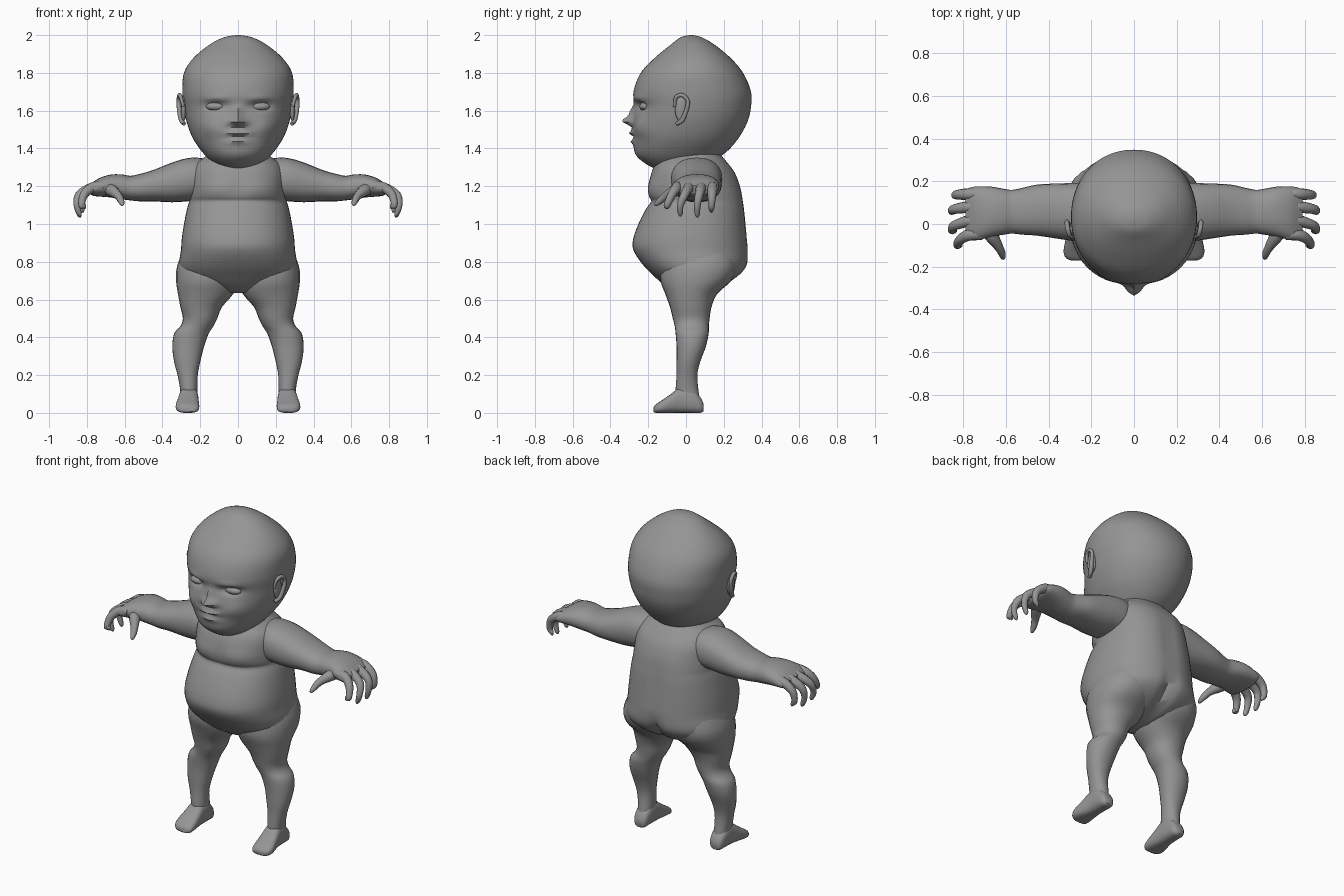
import bpy, bmesh, math
from mathutils import Vector

skin = bpy.data.materials.new("grey_skin")
skin.diffuse_color = (0.3, 0.3, 0.3, 1)


def finish(name, bm, mirror):
    bmesh.ops.recalc_face_normals(bm, faces=bm.faces)
    me = bpy.data.meshes.new(name)
    bm.to_mesh(me)
    bm.free()
    me.materials.append(skin)
    ob = bpy.data.objects.new(name, me)
    bpy.context.collection.objects.link(ob)
    bpy.ops.object.select_all(action='DESELECT')
    ob.select_set(True)
    bpy.context.view_layer.objects.active = ob
    bpy.ops.object.shade_smooth_by_angle(angle=math.radians(50))
    if mirror:
        ob.modifiers.new("mirror", 'MIRROR').use_mirror_merge = False
    return ob


def spline(rows, steps):
    """Smooth in-between rows through the given rows."""
    out = []
    for i in range(len(rows) - 1):
        p0, p1 = rows[max(i - 1, 0)], rows[i]
        p2, p3 = rows[i + 1], rows[min(i + 2, len(rows) - 1)]
        for s in range(steps):
            t = s / steps
            out.append([0.5 * (2 * b + (c - a) * t + (2 * a - 5 * b + 4 * c - d) * t * t
                               + (3 * b - a - 3 * c + d) * t ** 3)
                        for a, b, c, d in zip(p0, p1, p2, p3)])
    out.append(list(rows[-1]))
    return out


def bridge(name, rings, mirror):
    bm = bmesh.new()
    vs = [[bm.verts.new(p) for p in r] for r in rings]
    n = len(vs[0])
    for a, b in zip(vs, vs[1:]):
        for i in range(n):
            j = (i + 1) % n
            bm.faces.new((a[i], a[j], b[j], b[i]))
    bm.faces.new(vs[0][::-1])
    bm.faces.new(vs[-1])
    return finish(name, bm, mirror)


def loft(name, rows, axis='Z', n=24, steps=3, power=2.0, mirror=False, bumps=()):
    """Rows are (position along axis, min a, max a, min b, max b)."""
    rings = []
    for t, a0, a1, b0, b1 in spline(rows, steps):
        ring = []
        for i in range(n):
            ang = math.tau * i / n
            c, s = math.cos(ang), math.sin(ang)
            a = (a0 + a1) / 2 + (a1 - a0) / 2 * math.copysign(abs(c) ** (2 / power), c)
            b = (b0 + b1) / 2 + (b1 - b0) / 2 * math.copysign(abs(s) ** (2 / power), s)
            p = {'Z': (a, b, t), 'X': (t, a, b), 'Y': (a, t, b)}[axis]
            ring.append(sculpt(Vector(p), bumps))
        rings.append(ring)
    return bridge(name, rings, mirror)


def sculpt(p, bumps):
    """Push the front (side -1) or back (side 1) surface in y with soft bumps."""
    dy = 0
    for side, x, z, sx, sz, d in bumps:
        if p.y * side > 0.05:
            dy += d * math.exp(-((abs(p.x) - x) / sx) ** 2 - ((p.z - z) / sz) ** 2)
    return p + Vector((0, dy, 0))


def tube(name, pts, n=10, steps=4):
    """Points are (x, y, z, radius)."""
    pts = spline(pts, steps)
    rings = []
    for i, q in enumerate(pts):
        d = Vector(pts[min(i + 1, len(pts) - 1)][:3]) - Vector(pts[max(i - 1, 0)][:3])
        u = d.cross(Vector((0.3, 1, 0.1))).normalized()
        if abs(d.normalized().x) < 0.6 and name == "ear_rim":
            u = Vector((1, 0, 0))
            u = (u - d * (u.dot(d) / d.length_squared)).normalized()
        v = d.cross(u).normalized()
        rings.append([Vector(q[:3]) + q[3] * (u * math.cos(math.tau * k / n) + v * math.sin(math.tau * k / n))
                      for k in range(n)])
    return bridge(name, rings, True)


def ball(name, loc, size):
    bm = bmesh.new()
    bmesh.ops.create_uvsphere(bm, u_segments=20, v_segments=12, radius=1)
    for v in bm.verts:
        v.co = Vector(loc) + Vector([a * b for a, b in zip(v.co, size)])
    return finish(name, bm, True)


def sym(rows):
    return [(z, -h, h, f, b) for z, h, f, b in rows]


# Head with sculpted face: (side, x, z, width, height, push)
face = [
    (-1, 0, 1.545, 0.032, 0.022, -0.055),    # nose tip
    (-1, 0.035, 1.535, 0.018, 0.014, -0.02),  # nostrils
    (-1, 0, 1.59, 0.02, 0.035, -0.025),      # nose bridge
    (-1, 0.115, 1.625, 0.05, 0.022, 0.035),  # eye sockets
    (-1, 0.115, 1.665, 0.06, 0.016, -0.010),  # brows
    (-1, 0, 1.48, 0.06, 0.016, -0.022),      # upper lip
    (-1, 0, 1.459, 0.07, 0.008, 0.018),      # mouth line
    (-1, 0, 1.437, 0.05, 0.014, -0.014),     # lower lip
    (-1, 0.15, 1.51, 0.06, 0.05, -0.018),    # cheeks
]
loft("head", sym([
    (1.29, 0.06, -0.16, 0.0), (1.32, 0.125, -0.215, 0.10), (1.37, 0.18, -0.268, 0.20),
    (1.45, 0.237, -0.28, 0.275), (1.54, 0.272, -0.28, 0.325), (1.62, 0.288, -0.272, 0.344),
    (1.70, 0.295, -0.278, 0.344), (1.80, 0.286, -0.24, 0.302), (1.88, 0.235, -0.165, 0.235),
    (1.95, 0.15, -0.08, 0.15), (1.985, 0.083, -0.035, 0.09), (1.997, 0.035, 0.0, 0.055),
    (2.0, 0.002, 0.025, 0.029)]), n=72, steps=6, power=2.1, bumps=face)
ball("eye", (0.115, -0.215, 1.622), (0.055, 0.032, 0.024))

# Ears
tube("ear_rim", [(0.285, -0.05, 1.53, 0.010), (0.300, -0.02, 1.55, 0.013), (0.312, 0.004, 1.61, 0.012),
                 (0.314, 0.008, 1.655, 0.011), (0.311, -0.02, 1.682, 0.011), (0.302, -0.053, 1.67, 0.010),
                 (0.290, -0.06, 1.62, 0.008)])
ball("ear_inner", (0.288, -0.026, 1.61), (0.014, 0.033, 0.068))

# Torso with chest and buttocks
body = [
    (-1, 0.13, 1.18, 0.09, 0.045, -0.012),
    (-1, 0, 1.2, 0.03, 0.06, 0.008),
    (1, 0, 0.74, 0.03, 0.08, -0.05),
    (1, 0, 1.05, 0.04, 0.2, -0.012),
]
loft("torso", sym([
    (0.635, 0.07, -0.05, 0.09), (0.67, 0.19, -0.11, 0.19), (0.72, 0.285, -0.165, 0.275),
    (0.78, 0.312, -0.225, 0.325), (0.86, 0.302, -0.278, 0.33), (0.92, 0.298, -0.28, 0.326),
    (1.00, 0.286, -0.252, 0.32), (1.08, 0.27, -0.212, 0.312), (1.12, 0.258, -0.185, 0.306),
    (1.145, 0.258, -0.195, 0.302), (1.20, 0.255, -0.20, 0.29), (1.27, 0.25, -0.185, 0.262),
    (1.32, 0.225, -0.16, 0.225), (1.36, 0.17, -0.13, 0.19), (1.42, 0.13, -0.10, 0.14)]),
    n=48, steps=3, power=2.25, bumps=body)

# Arms down to the palm
loft("arm", [
    (0.10, -0.02, 0.17, 1.18, 1.33), (0.20, -0.07, 0.19, 1.13, 1.35), (0.27, -0.08, 0.192, 1.12, 1.348),
    (0.35, -0.07, 0.19, 1.115, 1.325), (0.45, -0.055, 0.185, 1.12, 1.285), (0.52, -0.05, 0.17, 1.12, 1.265),
    (0.57, -0.045, 0.16, 1.125, 1.255), (0.61, -0.05, 0.165, 1.13, 1.262), (0.67, -0.06, 0.175, 1.14, 1.262),
    (0.73, -0.075, 0.176, 1.145, 1.245), (0.77, -0.075, 0.17, 1.15, 1.22), (0.79, -0.05, 0.15, 1.165, 1.205)],
    axis='X', power=2.3, mirror=True)

# Fingers curl downward, thumb points forward
for base, tip, reach, low in ((-0.05, -0.10, 0.825, 1.08), (0.015, -0.03, 0.85, 1.04),
                              (0.08, 0.06, 0.85, 1.035), (0.14, 0.135, 0.835, 1.06)):
    mid = (base + tip) / 2
    tube("finger", [(0.71, base, 1.20, 0.026), (0.77, base, 1.193, 0.028), (reach - 0.01, mid, 1.155, 0.023),
                    (reach + 0.003, tip, 1.10, 0.018), (reach - 0.01, tip, low + 0.015, 0.013),
                    (reach - 0.016, tip, low, 0.004)])
tube("thumb", [(0.69, -0.02, 1.19, 0.035), (0.665, -0.06, 1.175, 0.032), (0.635, -0.105, 1.15, 0.022),
               (0.62, -0.135, 1.125, 0.018), (0.613, -0.158, 1.105, 0.011), (0.611, -0.165, 1.098, 0.003)])

# Legs
loft("leg", [
    (0.04, 0.215, 0.305, -0.05, 0.078), (0.12, 0.215, 0.306, -0.055, 0.066), (0.20, 0.213, 0.32, -0.05, 0.06),
    (0.27, 0.20, 0.338, -0.05, 0.075), (0.35, 0.18, 0.348, -0.05, 0.105), (0.42, 0.155, 0.338, -0.055, 0.12),
    (0.46, 0.13, 0.305, -0.06, 0.121), (0.50, 0.11, 0.292, -0.07, 0.125), (0.56, 0.085, 0.305, -0.085, 0.135),
    (0.63, 0.025, 0.318, -0.11, 0.165), (0.70, 0.0, 0.328, -0.135, 0.24), (0.78, 0.0, 0.322, -0.13, 0.27),
    (0.88, 0.03, 0.28, -0.10, 0.25)], power=2.15, mirror=True)

# Feet
loft("foot", [
    (0.092, 0.235, 0.285, 0.008, 0.05), (0.075, 0.218, 0.30, 0.0, 0.085), (0.03, 0.212, 0.308, 0.0, 0.13),
    (-0.03, 0.21, 0.312, 0.0, 0.135), (-0.08, 0.207, 0.322, 0.0, 0.10), (-0.13, 0.205, 0.33, 0.0, 0.065),
    (-0.16, 0.21, 0.318, 0.0, 0.045), (-0.172, 0.225, 0.29, 0.006, 0.03)],
    axis='Y', power=2.7, mirror=True)
